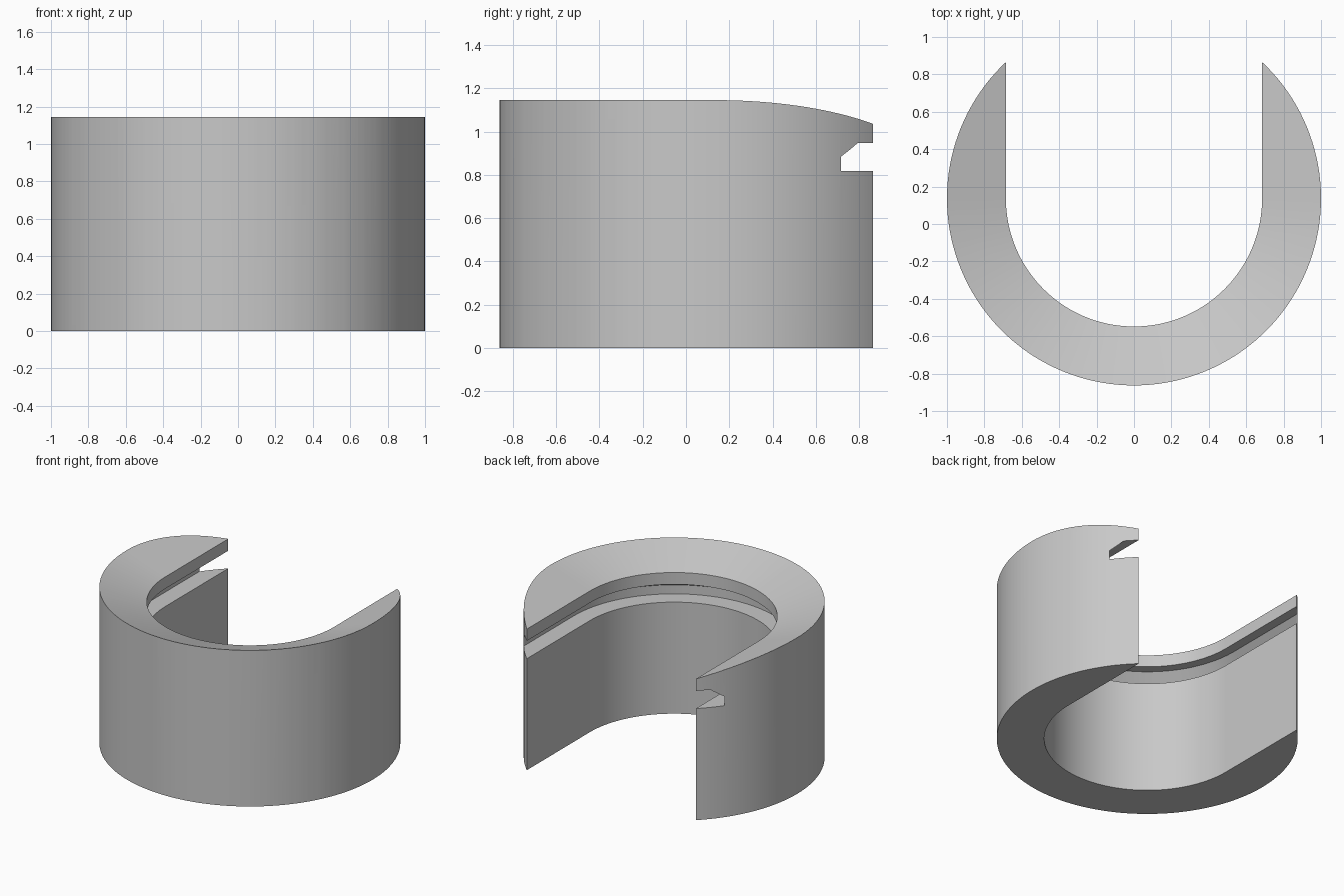
import bpy, bmesh, math

cube = bpy.data.objects.get("Cube")
if cube:
    bpy.data.objects.remove(cube)

AXIS_Y = 0.137      # centre of the round part
INNER = 0.685       # radius of the U-shaped opening
HEIGHT = 1.145
LIP = 1.035         # height of the top at the opening
SEGMENTS = 144
REACH = 1.2         # the swept section runs past the outer wall, then is trimmed

grey = bpy.data.materials.new("Plain grey")
grey.use_nodes = True
colour = (0.58, 0.58, 0.58, 1)
grey.diffuse_color = colour
grey.node_tree.nodes["Principled BSDF"].inputs["Base Color"].default_value = colour


def make_object(name, bm):
    bmesh.ops.recalc_face_normals(bm, faces=bm.faces)
    mesh = bpy.data.meshes.new(name)
    bm.to_mesh(mesh)
    bm.free()
    mesh.materials.append(grey)
    obj = bpy.data.objects.new(name, mesh)
    bpy.context.collection.objects.link(obj)
    return obj


# Wall section: (distance from axis, height), with sloped top and inner groove
slope = (HEIGHT - LIP) / (1 - INNER)
section = [
    (INNER, 0), (REACH, 0), (REACH, LIP + slope * (REACH - INNER)), (INNER, LIP),
    (INNER, 0.948), (0.753, 0.948), (0.815, 0.884), (0.815, 0.818), (INNER, 0.818),
]

# Stations along the U: straight leg, half circle, straight leg
half = SEGMENTS // 2
stations = [(0, 1.0)]
stations += [(-math.pi * i / half, 0) for i in range(half + 1)]
stations += [(-math.pi, 1.0)]

bm = bmesh.new()
rings = []
for angle, shift in stations:
    rings.append([bm.verts.new((r * math.cos(angle), AXIS_Y + shift + r * math.sin(angle), z))
                  for r, z in section])
n = len(section)
for a, b in zip(rings, rings[1:]):
    for i in range(n):
        j = (i + 1) % n
        bm.faces.new((a[i], a[j], b[j], b[i]))
bm.faces.new(rings[0])
bm.faces.new(rings[-1])
collar = make_object("open_collar", bm)

# Round outer wall, trimmed by a cylinder
bm = bmesh.new()
bmesh.ops.create_cone(bm, cap_ends=True, segments=SEGMENTS, radius1=1, radius2=1, depth=4)
bmesh.ops.translate(bm, verts=bm.verts, vec=(0, AXIS_Y, 0.5))
cutter = make_object("outer_trim", bm)
cutter.hide_render = True

trim = collar.modifiers.new("Trim", 'BOOLEAN')
trim.operation = 'INTERSECT'
trim.solver = 'EXACT'
trim.object = cutter

bpy.ops.object.select_all(action='DESELECT')
collar.select_set(True)
bpy.context.view_layer.objects.active = collar
bpy.ops.object.modifier_apply(modifier=trim.name)
bpy.data.objects.remove(cutter)
bpy.ops.object.shade_smooth_by_angle(angle=math.radians(25))
